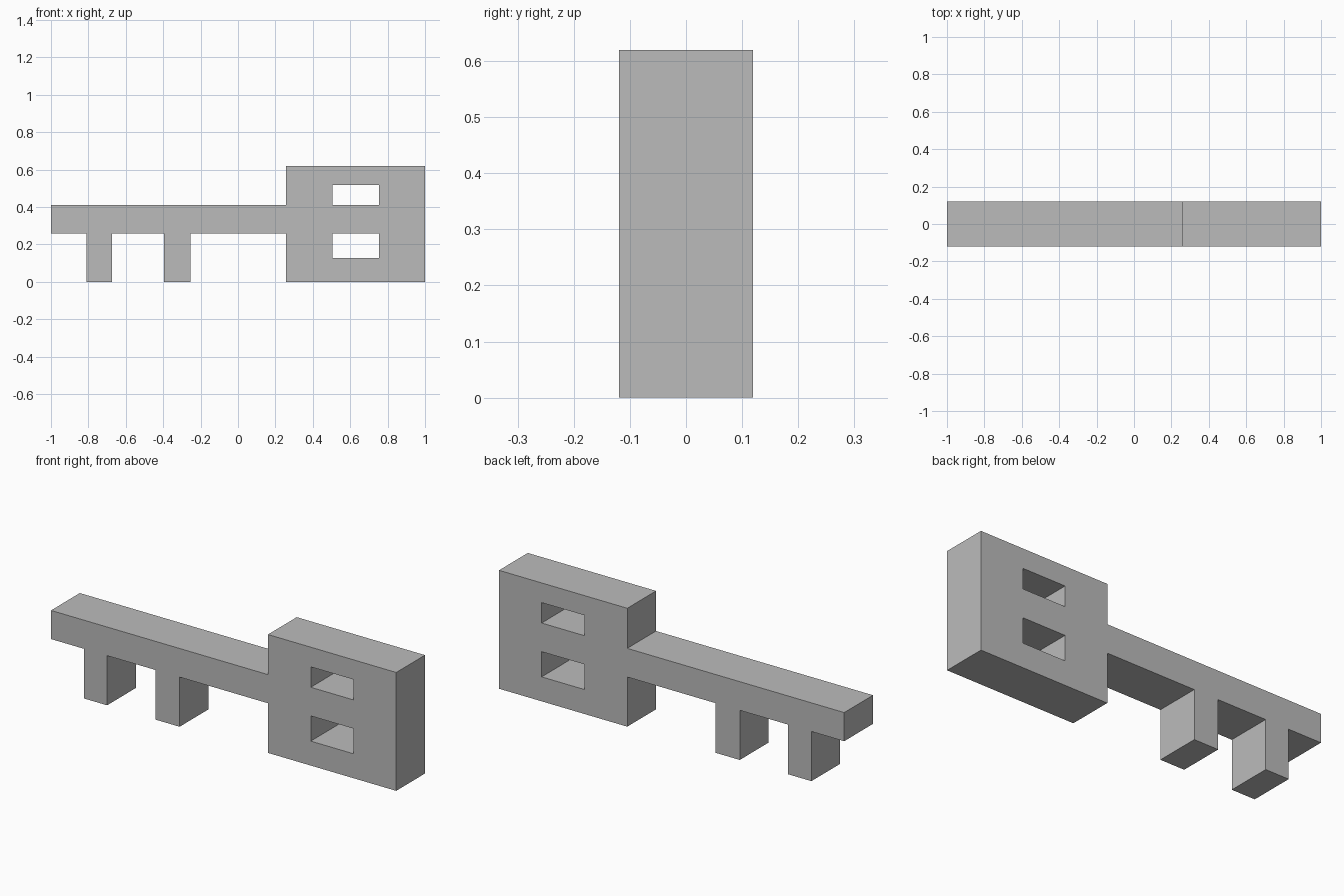
import bpy
import bmesh

cube = bpy.data.objects.get("Cube")
if cube:
    bpy.data.objects.remove(cube, do_unlink=True)

HALF_DEPTH = 0.119
SHAFT_LOW, SHAFT_HIGH = 0.26, 0.41
BOW_LEFT, BOW_TOP = 0.257, 0.62
TEETH = [(-0.81, -0.675), (-0.395, -0.255)]
WINDOWS = [(0.128, SHAFT_LOW), (SHAFT_HIGH, 0.517)]

# One plain grey
grey = bpy.data.materials.new("plain_grey")
grey.use_nodes = True
grey.diffuse_color = (0.5, 0.5, 0.5, 1)
grey.node_tree.nodes["Principled BSDF"].inputs["Base Color"].default_value = (0.5, 0.5, 0.5, 1)

# Outline: shaft with two square teeth, running into the tall bow
outline = [(-1, SHAFT_HIGH), (-1, SHAFT_LOW)]
for left, right in TEETH:
    outline += [(left, SHAFT_LOW), (left, 0), (right, 0), (right, SHAFT_LOW)]
outline += [(BOW_LEFT, SHAFT_LOW), (BOW_LEFT, 0), (1, 0), (1, BOW_TOP),
            (BOW_LEFT, BOW_TOP), (BOW_LEFT, SHAFT_HIGH)]

# Two rectangular windows in the bow
loops = [outline]
for low, high in WINDOWS:
    loops.append([(0.505, low), (0.753, low), (0.753, high), (0.505, high)])

# Fill between the loops, then extrude to full depth
bm = bmesh.new()
for loop in loops:
    verts = [bm.verts.new((x, -HALF_DEPTH, z)) for x, z in loop]
    for a, b in zip(verts, verts[1:] + verts[:1]):
        bm.edges.new((a, b))
bmesh.ops.triangle_fill(bm, edges=bm.edges[:], use_beauty=True, normal=(0, -1, 0))
result = bmesh.ops.extrude_face_region(bm, geom=bm.faces[:], use_keep_orig=True)
back = [g for g in result["geom"] if isinstance(g, bmesh.types.BMVert)]
bmesh.ops.translate(bm, verts=back, vec=(0, 2 * HALF_DEPTH, 0))
bmesh.ops.recalc_face_normals(bm, faces=bm.faces[:])

mesh = bpy.data.meshes.new("key_body")
bm.to_mesh(mesh)
bm.free()
mesh.materials.append(grey)
bpy.context.collection.objects.link(bpy.data.objects.new("key_body", mesh))
